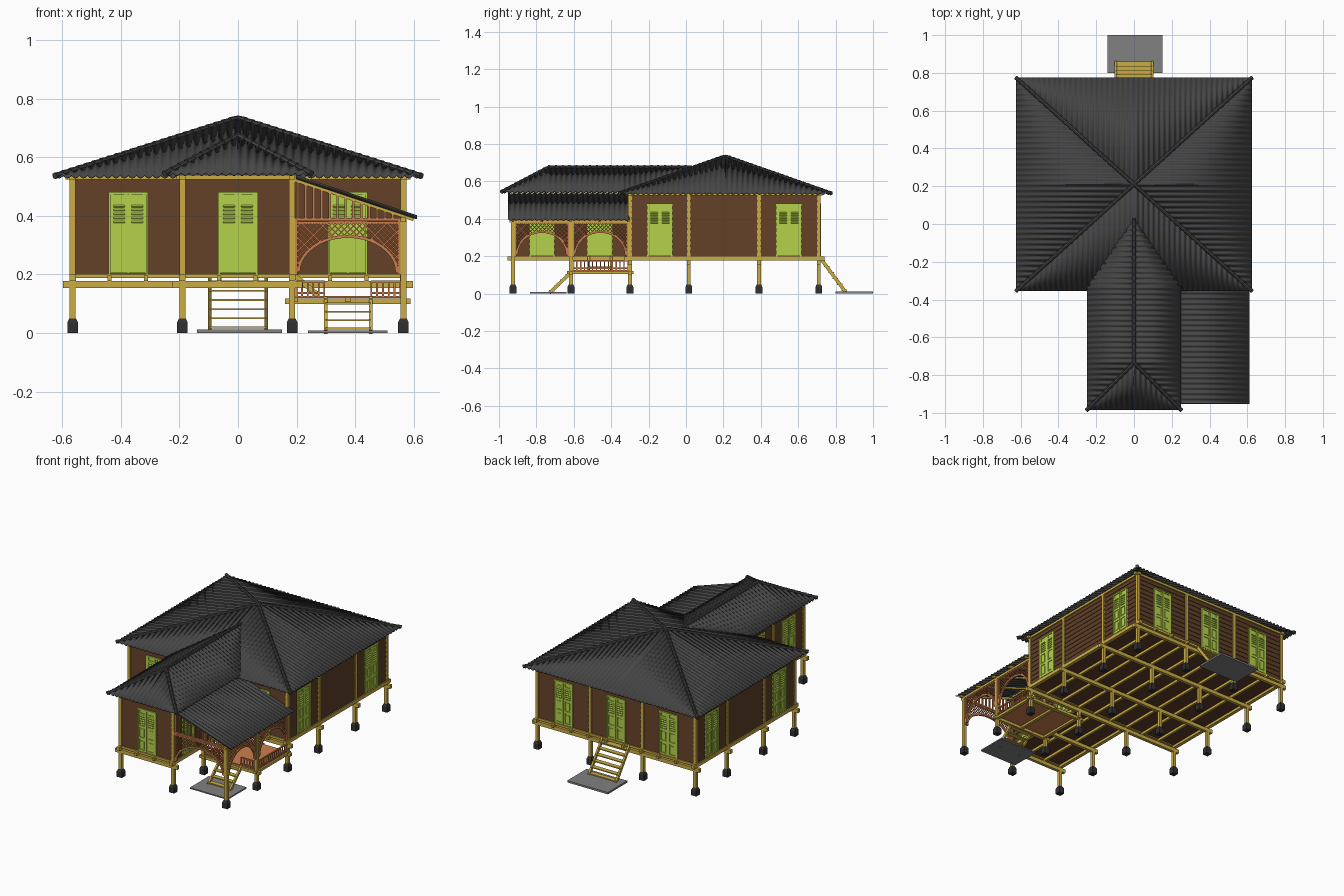
import bpy, bmesh, math
from mathutils import Vector as V, Matrix as M

if "Cube" in bpy.data.objects:
    bpy.data.objects.remove(bpy.data.objects["Cube"])


def material(name, col):
    m = bpy.data.materials.new(name)
    m.diffuse_color = (*col, 1)
    m.use_nodes = True
    m.node_tree.nodes["Principled BSDF"].inputs["Base Color"].default_value = m.diffuse_color
    return m


BROWN = material("brown_wood", (.115, .048, .02))
YELLOW = material("yellow_wood", (.6, .42, .06))
GREEN = material("green_paint", (.46, .64, .07))
ORANGE = material("orange_wood", (.6, .21, .075))
ROOF = material("dark_roof", (.06, .06, .06))
STONE = material("dark_stone", (.03, .03, .033))
SLAB = material("grey_slab", (.22, .22, .22))


def box(bm, x0, x1, y0, y1, z0, z1, mat=M()):
    t = M.Translation(((x0 + x1) / 2, (y0 + y1) / 2, (z0 + z1) / 2))
    bmesh.ops.create_cube(bm, size=1, matrix=mat @ t @ M.Diagonal((x1 - x0, y1 - y0, z1 - z0, 1)))


def bar(bm, p, q, w, h):
    p, q = V(p), V(q)
    r = (q - p).to_track_quat('Y', 'Z').to_matrix().to_4x4()
    bmesh.ops.create_cube(bm, size=1, matrix=M.Translation((p + q) / 2) @ r @ M.Diagonal((w, (q - p).length, h, 1)))


def finish(bm, name, mat, smooth=False):
    me = bpy.data.meshes.new(name)
    bm.to_mesh(me)
    bm.free()
    me.materials.append(mat)
    for p in me.polygons:
        p.use_smooth = smooth
    ob = bpy.data.objects.new(name, me)
    bpy.context.collection.objects.link(ob)
    return ob


XS = (-.565, -.19, .185, .565)
YS = (-.3, .015, .39, .71)
FY, MY = -.925, -.615

# posts and stone footings
posts, feet = bmesh.new(), bmesh.new()
spots = []
for x in XS:
    for y in YS:
        edge = x in (XS[0], XS[-1]) or y in (YS[0], YS[-1])
        spots.append((x, y, .53 if edge else .19))
for x in XS[1:3]:
    spots += [(x, FY, .53), (x, MY, .53)]
spots += [(.565, FY, .39), (.565, MY, .39)]
for x, y, top in spots:
    box(posts, x - .01, x + .01, y - .01, y + .01, .04, top)
    box(feet, x - .018, x + .018, y - .018, y + .018, 0, .036)
    bmesh.ops.create_cone(feet, cap_ends=True, segments=4, radius1=.0255, radius2=.016, depth=.014,
                          matrix=M.Translation((x, y, .043)) @ M.Rotation(math.pi / 4, 4, 'Z'))
finish(posts, "posts", YELLOW)
finish(feet, "post_footings", STONE)

# floor beams, joists and wall plates
bm = bmesh.new()
for y in YS:
    box(bm, -.598, .598, y - .01, y + .01, .154, .178)
for y in (FY, MY):
    box(bm, -.225, .22, y - .01, y + .01, .154, .178)
for i in range(10):
    x = -.565 + i * 1.13 / 9
    box(bm, x - .007, x + .007, -.33, .74, .178, .196)
for i in range(4):
    x = -.19 + i * .125
    box(bm, x - .007, x + .007, -.955, -.3, .178, .196)
for x in (XS[0], XS[-1]):
    box(bm, x - .011, x + .011, -.33, .74, .178, .2)
    box(bm, x - .01, x + .01, -.32, .73, .525, .54)
for x in XS[1:3]:
    box(bm, x - .011, x + .011, -.955, -.3, .178, .2)
    box(bm, x - .01, x + .01, -.95, -.3, .525, .54)
for y, a in ((-.3, .59), (.71, .59), (FY, .21)):
    box(bm, -a, a, y - .01, y + .01, .525, .54)
    box(bm, -a + .02, a - .02, y - .011, y + .011, .188, .202)
finish(bm, "floor_beams", YELLOW)
bm = bmesh.new()
box(bm, -.565, .565, -.3, .71, .194, .2)
box(bm, -.19, .185, FY, -.3, .194, .2)
finish(bm, "floor_boards", BROWN)

# lapped board walls: local x along wall, local -y outward
walls, doors = bmesh.new(), bmesh.new()


def wall(x0, y0, length, ang, door_at):
    m = M.Translation((x0, y0, 0)) @ M.Rotation(ang, 4, 'Z')
    prof = [(.005, .2)]
    for i in range(11):
        prof += [(-.004, .2 + i * .03), (-.001, .2 + i * .03 + .03)]
    prof.append((.005, .53))
    rings = [[walls.verts.new(m @ V((u, y, z))) for y, z in prof] for u in (0, length)]
    n = len(prof)
    for i in range(n):
        j = (i + 1) % n
        walls.faces.new((rings[0][i], rings[0][j], rings[1][j], rings[1][i]))
    walls.faces.new(rings[0][::-1])
    walls.faces.new(rings[1])
    for c in door_at:
        d = m @ M.Translation((c, 0, 0))
        box(doors, -.06, .06, -.005, .003, .205, .475, d)
        for s in (-1, 1):
            box(doors, *sorted((s * .060, s * .068)), -.011, .003, .2, .48, d)
            box(doors, *sorted((s * .002, s * .012)), -.009, 0, .205, .473, d)
            box(doors, *sorted((s * .050, s * .059)), -.009, 0, .205, .473, d)
            for z in (.205, .285, .36, .44):
                box(doors, *sorted((s * .012, s * .050)), -.009, 0, z, z + .012, d)
            for z in (.225, .305):
                box(doors, *sorted((s * .018, s * .044)), -.008, 0, z, z + .047, d)
            for k in range(5):
                t = M.Translation((s * .031, -.006, .38 + k * .0135)) @ M.Rotation(.7, 4, 'X')
                box(doors, -.02, .02, -.005, .005, -.0015, .0015, d @ t)
        box(doors, -.068, .068, -.011, .003, .472, .481, d)


H = math.pi / 2
wall(-.565, -.3, .375, 0, [.19])
wall(.185, -.3, .38, 0, [.19])
wall(-.19, FY, .375, 0, [.19])
wall(.565, .71, 1.13, math.pi, [.19, .565, .94])
wall(.565, -.3, 1.01, H, [.16, .85])
wall(-.565, .71, 1.01, -H, [.16, .85])
wall(.185, FY, .625, H, [.155, .465])
wall(-.19, -.3, .625, -H, [.16, .47])
bmesh.ops.recalc_face_normals(walls, faces=walls.faces)
finish(walls, "board_walls", BROWN)
finish(doors, "louvred_doors", GREEN)


# corrugated roof slopes
def pw(*pts):
    def f(t):
        for (a, u), (b, v) in zip(pts, pts[1:]):
            if t <= b:
                return u + (v - u) * (t - a) / (b - a)
        return pts[-1][1]
    return f


def slope(name, a, b, up, lo, hi, pitch=.028):
    a, b, up = V(a), V(b), V(up)
    waves = round((b - a).length / pitch)
    n = waves * 6
    bm = bmesh.new()
    prev = None
    for i in range(n + 1):
        t = i / n
        w = V((0, 0, .0045 * math.cos(2 * math.pi * i / 6)))
        p = a.lerp(b, t) + w
        cur = [bm.verts.new(p + up * lo(t)), bm.verts.new(p + up * hi(t))]
        if prev:
            bm.faces.new((prev[0], cur[0], cur[1], prev[1]))
        prev = cur
    ob = finish(bm, name, ROOF, True)
    s = ob.modifiers.new("thickness", 'SOLIDIFY')
    s.thickness = .005


E, zero, one = .537, pw((0, 0), (1, 0)), pw((0, 1), (1, 1))
tri = pw((0, 0), (.5, 1), (1, 0))
c = [V((-.625, -.355, E)), V((.625, -.355, E)), V((.625, .775, E)), V((-.625, .775, E))]
apex = V((0, .21, .735))
for i, side in enumerate(("front", "right", "back", "left")):
    a, b = c[i], c[(i + 1) % 4]
    slope("main_roof_" + side, a, b, apex - (a + b) / 2, zero, tri)
L = 1.01
lo, hi = pw((0, 0), (.65 / L, 0), (1, 1)), pw((0, 0), (.25 / L, 1), (1, 1))
A = .545
slope("wing_roof_right", (.25, -.985, A), (.25, .03, A), (-.25, 0, .13), lo, hi)
flip = lambda f: (lambda t: f(1 - t))
slope("wing_roof_left", (-.25, .03, A), (-.25, -.985, A), (.25, 0, .13), flip(lo), flip(hi))
slope("wing_roof_front", (-.25, -.985, A), (.25, -.985, A), (0, .25, .13), zero, tri)
slope("porch_roof", (.612, -.95, .398), (.612, -.305, .398), (-.412, 0, .137), zero, one)

# overlapping hip and ridge tiles
bm = bmesh.new()
ridge = V((0, -.735, .676))
for p, q in [(k, apex) for k in c] + [(V((-.25, -.985, A)), ridge), (V((.25, -.985, A)), ridge),
                                     (ridge, V((0, .03, .676)))]:
    d = q - p
    n = round(d.length / .036)
    r = d.to_track_quat('Z', 'Y').to_matrix().to_4x4()
    for i in range(n):
        bmesh.ops.create_cone(bm, cap_ends=True, segments=8, radius1=.0115, radius2=.008, depth=d.length / n * 1.1,
                              matrix=M.Translation(p + d * (i + .5) / n) @ r)
finish(bm, "hip_tiles", ROOF)

# porch rafters
bm = bmesh.new()
for i in range(5):
    y = FY + i * .154
    bar(bm, (.195, y, .523), (.6, y, .388), .012, .012)
box(bm, .556, .574, -.945, -.3, .38, .395)
finish(bm, "porch_rafters", YELLOW)


# arched lattice screens around the porch
def screen(bm, p, q):
    p, q = V(p), V(q)
    w = (q - p).length
    u = (q - p) / w
    at = lambda s, z: p + u * s + V((0, 0, z))
    cx, ra, rb, top, base = w / 2, w / 2 - .012, .122, .376, .208
    for z in (.322 + .055, .388):
        bar(bm, at(0, z), at(w, z), .012, .009)
    for s in (.004, w - .004):
        bar(bm, at(s, .2), at(s, .385), .01, .01)
    arc = [at(cx - ra * math.cos(k * math.pi / 20), base + rb * math.sin(k * math.pi / 20)) for k in range(21)]
    for a, b in zip(arc, arc[1:]):
        bar(bm, a, b + (b - a) * .15, .012, .01)
    inside = lambda s, z: 0 < s < w and base < z < top and ((s - cx) / ra) ** 2 + ((z - base) / rb) ** 2 > 1
    for sg in (1, -1):
        for k in range(-12, 34):
            start = None
            for j in range(62):
                z = base + (top - base) * j / 60
                s = k * .021 + sg * (z - base)
                ok = inside(s, z)
                if ok and start is None:
                    start = (s, z)
                elif not ok and start:
                    bar(bm, at(*start), at(s, z), .004, .004)
                    start = None


bm = bmesh.new()
screen(bm, (.195, FY, 0), (.555, FY, 0))
screen(bm, (.565, FY + .01, 0), (.565, MY - .01, 0))
screen(bm, (.565, MY + .01, 0), (.565, -.31, 0))
for i in range(13):
    x = .205 + i * .027
    box(bm, x - .004, x + .004, FY - .004, FY + .004, .39, .52 - (x - .195) * .333)
finish(bm, "porch_screens", ORANGE)

# lower porch landing with balustrade
bm = bmesh.new()
for y in (MY, -.3):
    box(bm, .16, .59, y - .011, y + .011, .1, .118)
for x in (.195, .375, .565):
    box(bm, x - .01, x + .01, -.635, -.28, .106, .122)
finish(bm, "landing_beams", YELLOW)
bm = bmesh.new()
box(bm, .185, .565, MY, -.3, .119, .126)
for p, q in (((.2, MY), (.295, MY)), ((.455, MY), (.555, MY)), ((.565, -.605), (.565, -.31))):
    p, q = V((*p, 0)), V((*q, 0))
    for z in (.136, .176):
        bar(bm, p + V((0, 0, z)), q + V((0, 0, z)), .009, .007)
    n = round((q - p).length / .021)
    for i in range(n + 1):
        o = p.lerp(q, i / n)
        box(bm, o.x - .003, o.x + .003, o.y - .003, o.y + .003, .126, .178)
finish(bm, "landing_balustrade", ORANGE)


# open stairs and ground slabs
def stairs(name, top, foot, side, n):
    bm = bmesh.new()
    top, foot, side = V(top), V(foot), V(side)
    for s in (-1, 1):
        bar(bm, top + side * s, foot + side * s, .012, .018)
    for i in range(n):
        o = top.lerp(foot, (i + .6) / n)
        bar(bm, o - side, o + side, .03, .006)
    finish(bm, name, YELLOW)


stairs("back_stairs", (0, .715, .195), (0, .855, .006), (.096, 0, 0), 6)
stairs("porch_stairs", (.376, -.61, .118), (.376, -.73, .004), (.077, 0, 0), 4)
stairs("inner_steps", (.195, -.46, .195), (.275, -.46, .128), (0, .06, 0), 2)
for name, e in (("back_slab", (-.14, .15, .8, 1.0, 0, .012)), ("porch_slab", (.24, .51, -.835, -.64, 0, .008))):
    bm = bmesh.new()
    box(bm, *e)
    finish(bm, name, SLAB)
